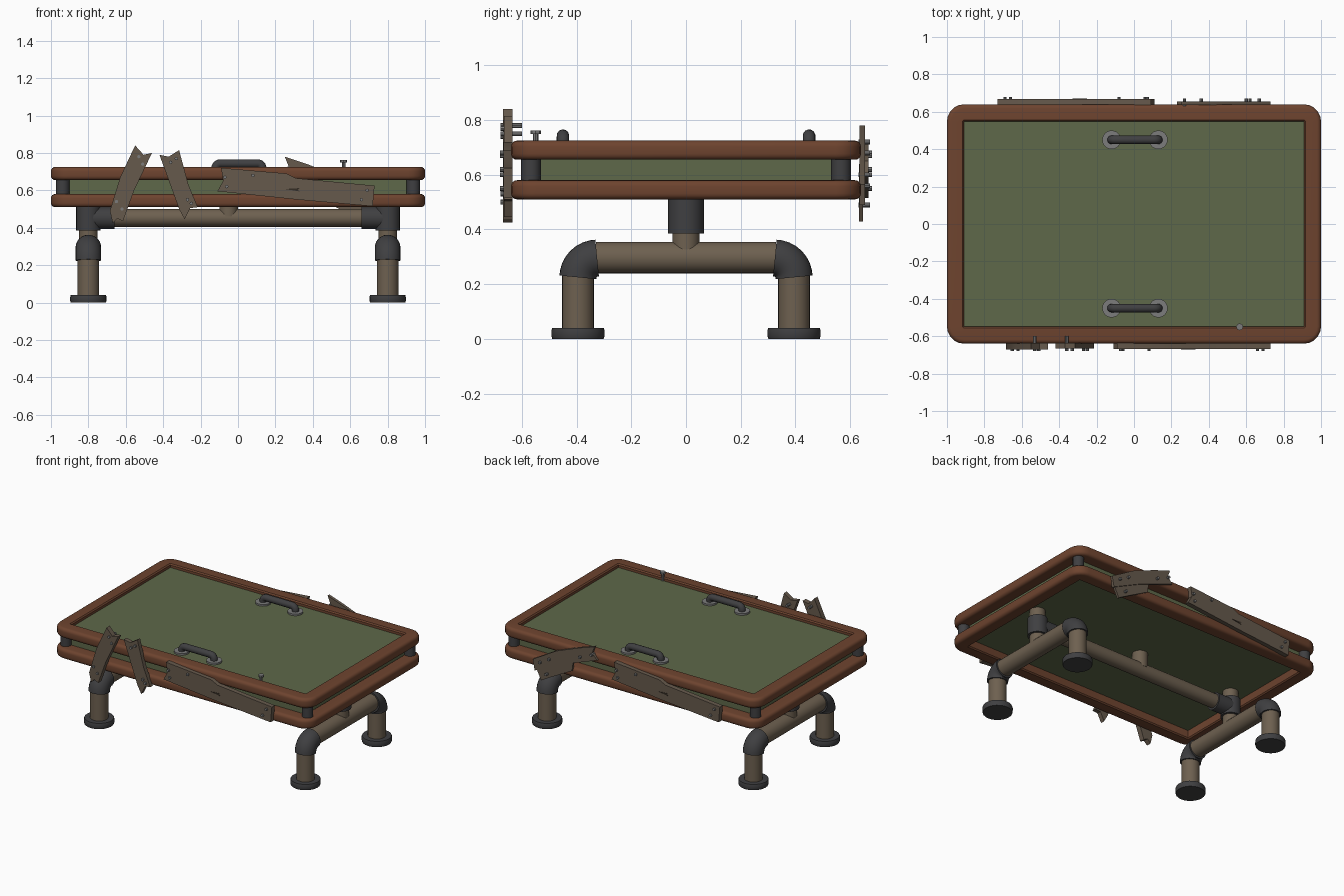
import bpy, bmesh, math
from mathutils import Vector

if "Cube" in bpy.data.objects:
    bpy.data.objects.remove(bpy.data.objects["Cube"])


def material(name, rgb):
    m = bpy.data.materials.new(name)
    m.diffuse_color = (*rgb, 1)
    m.use_nodes = True
    m.node_tree.nodes["Principled BSDF"].inputs["Base Color"].default_value = m.diffuse_color
    return m


WOOD = material("red brown wood", (0.155, 0.057, 0.028))
GREEN = material("green panel", (0.112, 0.139, 0.067))
PIPE = material("brown pipe", (0.155, 0.118, 0.080))
DARK = material("dark metal", (0.050, 0.050, 0.053))
PLANK = material("grey brown plank", (0.132, 0.100, 0.072))
STEEL = material("grey steel", (0.20, 0.20, 0.20))
CRACK = material("dark crack", (0.035, 0.026, 0.018))


def finish(name, bm, mat):
    bmesh.ops.remove_doubles(bm, verts=bm.verts, dist=1e-5)
    bmesh.ops.recalc_face_normals(bm, faces=bm.faces)
    me = bpy.data.meshes.new(name)
    bm.to_mesh(me)
    bm.free()
    me.materials.append(mat)
    me.shade_smooth()
    me.set_sharp_from_angle(angle=math.radians(35))
    ob = bpy.data.objects.new(name, me)
    bpy.context.collection.objects.link(ob)
    return ob


def tube(name, path, r, mat, sides=24, scales=None):
    """Capped round tube swept along a planar path."""
    bm = bmesh.new()
    pts = [Vector(p) for p in path]
    rings = []
    u = None
    for i, p in enumerate(pts):
        t = (pts[min(i + 1, len(pts) - 1)] - pts[max(i - 1, 0)]).normalized()
        if u is None:
            u = t.orthogonal().normalized()
        u = (u - t * u.dot(t)).normalized()
        w = t.cross(u)
        k = r * (scales[i] if scales else 1)
        rings.append([bm.verts.new(p + k * (math.cos(a) * u + math.sin(a) * w))
                      for a in (2 * math.pi * j / sides for j in range(sides))])
    for a, b in zip(rings, rings[1:]):
        for j in range(sides):
            n = (j + 1) % sides
            bm.faces.new((a[j], a[n], b[n], b[j]))
    bm.faces.new(rings[0])
    bm.faces.new(rings[-1])
    return finish(name, bm, mat)


def rim(name, z0, z1):
    """Rounded rectangular frame: a section swept around the outline."""
    hx, hy, R, b = 1.0, 0.64, 0.092, 0.022
    prof = []
    for zc, a0 in ((z0 + b, -90), (z1 - b, 0)):
        for i in range(5):
            a = math.radians(a0 + i * 22.5)
            prof.append((b - b * math.cos(a), zc + b * math.sin(a)))
    prof += [(0.084, z1), (0.0915, z1 - 0.008), (0.0915, z0 + 0.008), (0.084, z0)]
    bm = bmesh.new()
    loops = []
    for d, z in prof:
        loop = []
        for q, (sx, sy) in enumerate(((1, 1), (-1, 1), (-1, -1), (1, -1))):
            for i in range(6):
                a = math.radians(q * 90 + i * 18)
                loop.append(bm.verts.new((sx * (hx - R) + (R - d) * math.cos(a),
                                          sy * (hy - R) + (R - d) * math.sin(a), z)))
        loops.append(loop)
    n = len(loops[0])
    for k, a in enumerate(loops):
        c = loops[(k + 1) % len(loops)]
        for j in range(n):
            bm.faces.new((a[j], a[(j + 1) % n], c[(j + 1) % n], c[j]))
    return finish(name, bm, WOOD)


def plate(name, outline, y0, y1, mat):
    """Upright board with an outline in x, z and a thickness in y."""
    bm = bmesh.new()
    f = bm.faces.new([bm.verts.new((x, y0, z)) for x, z in outline])
    ext = bmesh.ops.extrude_face_region(bm, geom=[f])["geom"]
    bmesh.ops.translate(bm, vec=(0, y1 - y0, 0),
                        verts=[v for v in ext if isinstance(v, bmesh.types.BMVert)])
    return finish(name, bm, mat)


def screws(name, spots, y0, y1):
    for x, z in spots:
        tube(name, [(x, y0, z), (x, y1, z)], 0.009, STEEL, 8)


# Table body: two wooden rims around a green slab
rim("lower_rim", 0.51, 0.58)
rim("upper_rim", 0.655, 0.725)
bm = bmesh.new()
bmesh.ops.create_cube(bm, size=1)
for v in bm.verts:
    v.co = (v.co.x * 1.82, v.co.y * 1.10, 0.635 + v.co.z * 0.13)
finish("green_slab", bm, GREEN)

for sx in (-1, 1):
    for sy in (-1, 1):
        # Corner posts between the rims
        x, y = sx * 0.937, sy * 0.567
        tube("corner_post", [(x, y, 0.565), (x, y, 0.67)], 0.036, DARK, 16)
        # Legs with foot discs and elbows
        x, y = sx * 0.8, sy * 0.395
        tube("foot_disc", [(x, y, 0), (x, y, 0.01), (x, y, 0.03), (x, y, 0.04)],
             0.097, DARK, 24, (0.97, 1, 1, 0.97))
        tube("leg_pipe", [(x, y, 0.03), (x, y, 0.24)], 0.058, PIPE)
        arc = [(x, sy * (0.325 + 0.07 * math.cos(a)), 0.225 + 0.07 * math.sin(a))
               for a in (math.radians(i * 11.25) for i in range(9))]
        tube("leg_elbow", arc, 0.068, DARK)
    # Side pipe, riser and tee
    x = sx * 0.8
    tube("side_pipe", [(x, -0.33, 0.297), (x, 0.33, 0.297)], 0.058, PIPE)
    tube("riser_pipe", [(x, 0, 0.33), (x, 0, 0.575)], 0.05, PIPE)
    tube("riser_end", [(x, 0, 0.297 + 0.05 * s) for s in (-.1, .3, .8, 2)], 0.05, PIPE)
    tube("tee_body", [(x, 0, 0.385), (x, 0, 0.51)], 0.065, DARK)
    tube("tee_collar", [(x, 0, 0.452), (sx * 0.66, 0, 0.452)], 0.06, DARK)

# Long pipe and middle support
tube("long_pipe", [(-0.7, 0, 0.453), (0.7, 0, 0.453)], 0.048, PIPE)
tube("middle_support", [(-0.05, 0, 0.46), (-0.05, 0, 0.575)], 0.05, PIPE)

# Handles with washers
for sy in (-1, 1):
    y = sy * 0.45
    half = [(0.125 - 0.025 + 0.025 * math.cos(a), 0.718 + 0.025 * math.sin(a))
            for a in (math.radians(i * 15) for i in range(7))]
    path = [(0.125, 0.695)] + half
    full = path + [(-px, pz) for px, pz in reversed(path)]
    tube("handle", [(0.005 + px, y, pz) for px, pz in full], 0.023, DARK, 12)
    for x in (-0.12, 0.13):
        tube("handle_washer", [(x, y, 0.695), (x, y, 0.712)], 0.05, STEEL)

# Loose bolt on the rim
tube("bolt_shank", [(0.565, -0.55, 0.69), (0.565, -0.55, 0.755)], 0.01, STEEL, 8)
tube("bolt_head", [(0.565, -0.55, 0.75), (0.565, -0.55, 0.762)], 0.019, STEEL, 8)

# Leaning front planks
plate("leaning_plank_left",
      [(-.55, .84), (-.505, .79), (-.46, .80), (-.555, .60), (-.615, .435),
       (-.645, .45), (-.67, .425), (-.685, .49), (-.63, .67)], -0.67, -0.635, PLANK)
plate("leaning_plank_right",
      [(-.42, .79), (-.37, .78), (-.315, .815), (-.265, .63), (-.215, .51),
       (-.255, .505), (-.285, .445), (-.315, .50)], -0.665, -0.635, PLANK)
screws("long_screw", [(-.53, .78), (-.36, .75)], -0.678, -0.60)
screws("plank_screw", [(-.51, .74), (-.65, .54), (-.62, .50), (-.33, .77),
                       (-.27, .55), (-.25, .53)], -0.678, -0.64)

# Long cracked board on both long sides
board = [(-.09, .72), (.26, .69), (.31, .665), (.73, .625), (.72, .515),
         (.32, .55), (-.11, .595), (-.08, .65)]
crack = [(.25, .607), (.33, .612), (.32, .602), (.33, .594)]
for s in (1, -1):
    turn = lambda pts: [(s * x, z) for x, z in pts]
    plate("long_board", turn(board), -0.668 * s, -0.635 * s, PLANK)
    plate("board_crack", turn(crack), -0.67 * s, -0.665 * s, CRACK)
    screws("board_screw", turn([(-.07, .67), (.08, .68), (-.06, .62),
                                (.69, .60), (.66, .55)]), -0.68 * s, -0.64 * s)

# Crossed short planks on the back
plate("back_plank_upper", [(.25, .78), (.37, .74), (.55, .67), (.73, .565), (.715, .49),
                           (.50, .59), (.23, .69), (.27, .73)], 0.635, 0.655, PLANK)
plate("back_plank_lower", [(.42, .64), (.56, .58), (.71, .51), (.67, .43),
                           (.58, .48), (.43, .56)], 0.632, 0.648, PLANK)
screws("back_screw", [(.27, .72), (.36, .68), (.60, .60), (.67, .56), (.62, .49)],
       0.63, 0.672)
